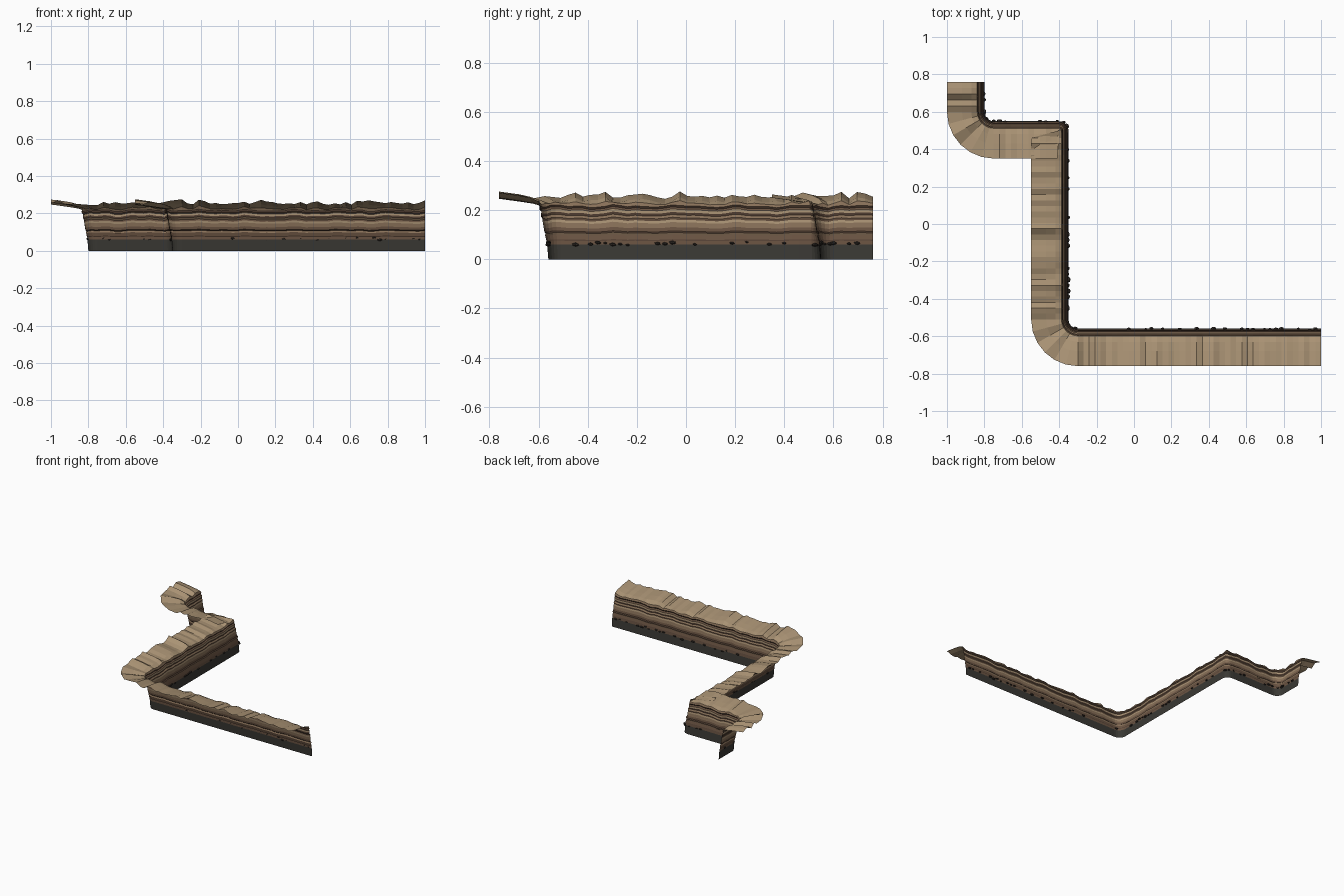
import bpy, bmesh, math, random
from mathutils import Vector, Matrix

if "Cube" in bpy.data.objects:
    bpy.data.objects.remove(bpy.data.objects["Cube"])

random.seed(7)

def material(name, c):
    m = bpy.data.materials.new(name)
    m.diffuse_color = (*c, 1)
    m.use_nodes = True
    m.node_tree.nodes["Principled BSDF"].inputs["Base Color"].default_value = m.diffuse_color
    return m

mats = [material("dark_base", (.042, .040, .034)), material("brown", (.145, .088, .055)),
        material("dark_brown", (.085, .050, .033)), material("light_brown", (.25, .165, .10)),
        material("tan", (.40, .29, .175)), material("rock", (.03, .024, .02))]

# cliff foot path: list of (position, outward normal, is_inner_corner)
path = []

def straight(a, b, step):
    a, b = Vector(a), Vector(b)
    d = (b - a).normalized()
    n = max(1, round((b - a).length / step))
    for i in range(n + 1):
        path.append((a.lerp(b, i / n), Vector((d.y, -d.x)), False))

def arc(c, r, a0, a1, inner):
    for i in range(1, 6):
        a = math.radians(a0 + (a1 - a0) * i / 6)
        v = Vector((math.cos(a), math.sin(a)))
        path.append((Vector(c) + v * r, -v if inner else v, inner))

R = .05
straight((-.8, .76), (-.8, .60), .03)
arc((-.75, .60), -R, 0, 90, False)
# the arc above bends round the high-ground side
for k in range(len(path) - 5, len(path)):
    p, n, f = path[k]
    c = Vector((-.75, .60))
    path[k] = (p, (p - c).normalized(), False)
straight((-.75, .55), (-.41, .55), .03)
arc((-.40, .50), R, 90, 0, True)
straight((-.35, .46), (-.35, -.51), .03)
for i in range(1, 6):
    a = math.radians(180 + 90 * i / 6)
    v = Vector((math.cos(a), math.sin(a)))
    path.append((Vector((-.30, -.51)) + v * R, v, False))
straight((-.30, -.56), (1, -.56), .03)

# wave and jagged noise per column
N = len(path)
wave = [.5 * math.sin(i * .75) + .35 * math.sin(i * 1.55 + 1) + random.uniform(-.35, .35) for i in range(N)]
jag = [random.choice((-.010, -.005, 0, .002, .006, .014)) + random.uniform(-.004, .004) for _ in range(N)]

def at(i, off, z):
    p, n, _ = path[i]
    q = p + n * off
    return (min(1, q.x), max(-.76, q.y), z)

def sweep(name, rows, point, row_mats):
    bm = bmesh.new()
    grid = [[bm.verts.new(point(i, r)) for r in rows] for i in range(N)]
    for i in range(N - 1):
        for j in range(len(rows) - 1):
            f = bm.faces.new((grid[i][j], grid[i][j + 1], grid[i + 1][j + 1], grid[i + 1][j]))
            f.material_index = row_mats[j]
    return finish(name, bm)

def finish(name, bm):
    me = bpy.data.meshes.new(name)
    bm.to_mesh(me)
    bm.free()
    for m in mats:
        me.materials.append(m)
    ob = bpy.data.objects.new(name, me)
    bpy.context.collection.objects.link(ob)
    return ob

# layered cliff face, leaning back toward the high ground
layers = [0, .06, .075, .08, .098, .107, .113, .128, .148, .158, .167, .178, .188, .2, .208, .216, .228]
bands = [0, 1, 2, 1, 3, 2, 1, 3, 4, 1, 3, 2, 4, 1, 2, 3]

def wall_point(i, z):
    t = max(0, z - .055) / .17
    ledge = .003 * math.sin(z * 400) * min(1, t * 3)
    rim = jag[i] * .45 if z > .22 else 0
    return at(i, .005 * min(1, z / .06) + .033 * t ** 1.3 + ledge, z + .0075 * t ** .7 * wave[i] + rim)

sweep("cliff_face", layers, wall_point, bands)
rim_at = [Vector(wall_point(i, layers[-1])) for i in range(N)]

# plateau strip rising gently away from the rim
def top_point(i, off):
    if off == 0:
        return rim_at[i]
    if path[i][2]:
        off = min(off, .046)
    k = (off - .04) / .16
    return at(i, off, rim_at[i].z * (1 - min(1, k * 4)) + min(1, k * 4) * (.236 + jag[i]) + .022 * k)

sweep("plateau_strip", [0, .07, .12, .2], top_point, [4, 4, 4])

# small dark stones along the foot of the face
bm = bmesh.new()
for i in range(2, N - 1):
    if random.random() < .42:
        p, n, _ = path[i]
        s = random.uniform(.005, .010)
        pos = Vector((*(p + n * random.uniform(-.003, .003)), random.uniform(.058, .07)))
        along = math.atan2(n.x, -n.y)
        mat = Matrix.Translation(pos) @ Matrix.Rotation(along, 4, 'Z') @ Matrix.Diagonal((s * 1.6, s, s * .8, 1))
        bmesh.ops.create_icosphere(bm, subdivisions=1, radius=1, matrix=mat)
for f in bm.faces:
    f.material_index = 5
finish("foot_stones", bm)
